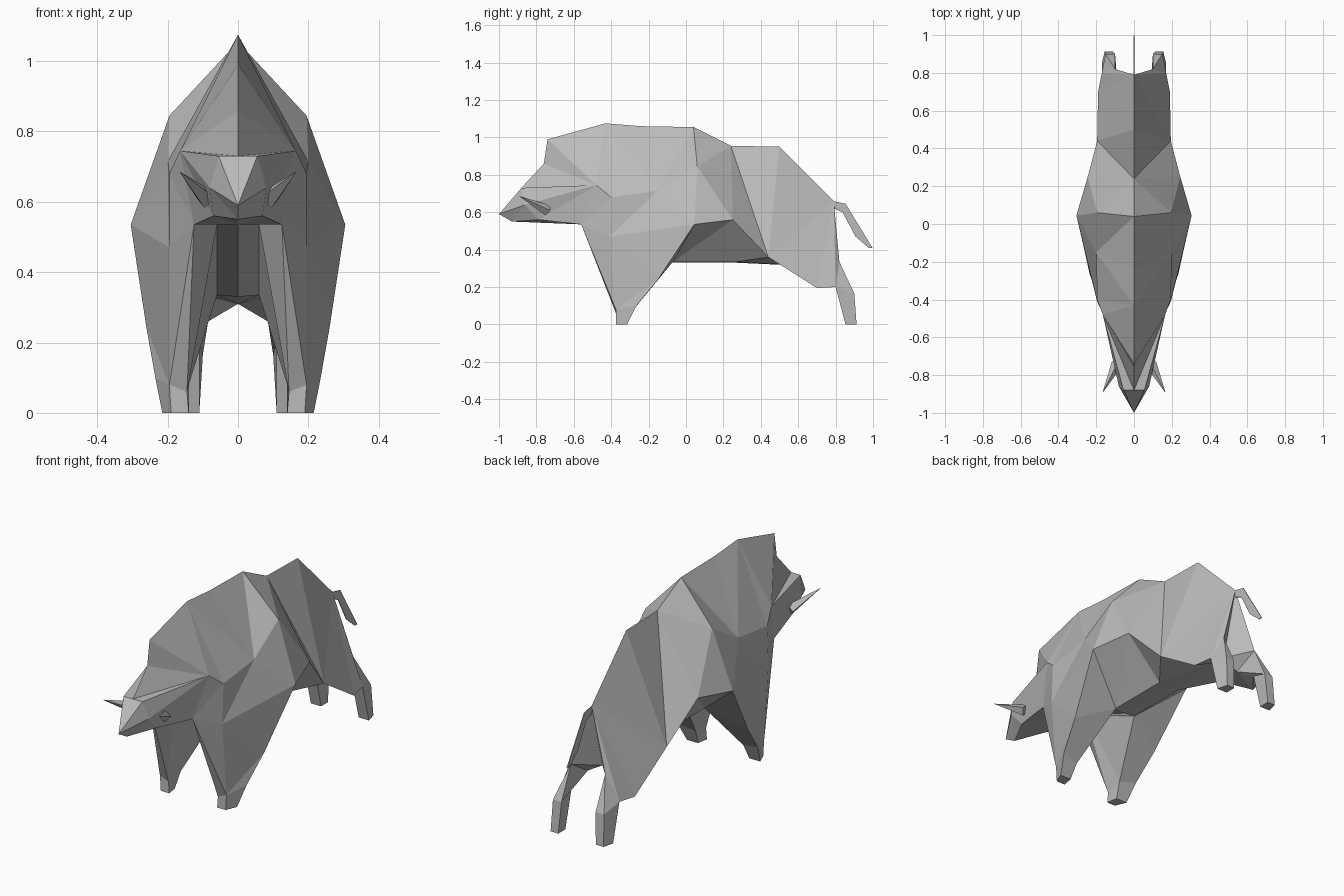
import bpy
import bmesh
from mathutils import Vector

cube = bpy.data.objects.get("Cube")
if cube:
    bpy.data.objects.remove(cube)

hide = bpy.data.materials.new("grey hide")
hide.use_nodes = True
hide.diffuse_color = (0.5, 0.5, 0.5, 1)
hide.node_tree.nodes["Principled BSDF"].inputs["Base Color"].default_value = hide.diffuse_color

# Landmarks on the centre line (y, z)
centre = dict(
    tip=(-1, .59), bridge=(-.88, .73), brow=(-.76, .86), forehead=(-.74, .99),
    crown=(-.43, 1.075), withers=(-.24, 1.06), back=(.04, 1.055), loin=(.24, .955),
    rump=(.5, .95), dock=(.79, .66), crotch=(.7, .31), belly_rear=(.27, .33),
    belly_front=(-.07, .33), chest=(-.56, .535), chin=(-.93, .55))

# Landmarks on the left half (x, y, z)
upper = dict(
    muzzle=(.055, -.88, .73), lip=(.08, -.86, .64), jaw=(.07, -.79, .56),
    cheek=(.165, -.48, .745), neck=(.125, -.56, .535), shoulder=(.195, -.4, .68),
    blade=(.2, -.15, .715), rib=(.195, .06, .845), elbow=(.305, .045, .535),
    breast=(.195, -.41, .47), flank=(.245, .25, .56), stifle=(.195, .44, .36),
    armpit=(.06, -.46, .535), keel_front=(.06, -.07, .335), keel_rear=(.06, .27, .335))
foreleg = dict(
    forearm=(.26, -.15, .24), wrist_in=(.145, -.375, .06), wrist_out=(.195, -.375, .08),
    pastern_out=(.235, -.265, .1), pastern_in=(.14, -.28, .08), toe_in=(.14, -.375, 0),
    toe_out=(.19, -.375, 0), heel_out=(.215, -.315, 0), heel_in=(.15, -.315, 0))
hindleg = dict(
    haunch=(.19, .7, .195), hock_out=(.17, .8, .2), hock_in=(.11, .8, .2),
    thigh=(.085, .7, .26), buttock=(.1, .82, .335), calf_out=(.15, .9, .165),
    calf_in=(.1, .9, .165), hoof_out=(.17, .853, 0), hoof_in=(.11, .853, 0),
    spur_out=(.155, .912, 0), spur_in=(.11, .912, 0))

points = {name: (0, y, z) for name, (y, z) in centre.items()}
for group in (upper, foreleg, hindleg):
    points.update(group)

# Panels of each part on the left half, one row per area
parts = {
    "head": [
        "tip bridge muzzle, bridge brow cheek, bridge cheek muzzle, muzzle cheek lip",
        "tip muzzle lip, tip lip chin, chin lip jaw, lip cheek jaw, cheek neck jaw",
        "chin jaw chest, jaw neck chest",
        "brow forehead cheek, forehead crown cheek, crown shoulder cheek, cheek shoulder neck"],
    "torso": [
        "crown blade shoulder, crown withers blade, withers back blade",
        "back rib blade, back loin rib, loin flank rib, blade rib elbow, rib flank elbow",
        "shoulder blade breast, blade elbow breast, shoulder breast neck",
        "loin stifle flank, loin rump stifle, rump dock stifle"],
    "belly": [
        "chest neck armpit, chest armpit keel_front belly_front",
        "belly_front keel_front keel_rear belly_rear, elbow flank keel_front",
        "flank keel_rear keel_front, flank stifle keel_rear",
        "stifle crotch keel_rear, keel_rear crotch belly_rear"],
    "front_legs": [
        "armpit neck wrist_in, neck breast wrist_out, neck wrist_out wrist_in",
        "breast elbow forearm, breast forearm wrist_out, forearm pastern_out wrist_out",
        "elbow keel_front forearm, forearm keel_front pastern_in",
        "forearm pastern_in pastern_out, armpit wrist_in pastern_in",
        "armpit pastern_in keel_front, wrist_in wrist_out toe_out toe_in",
        "wrist_out pastern_out heel_out toe_out, pastern_out pastern_in heel_in heel_out",
        "pastern_in wrist_in toe_in heel_in, toe_in toe_out heel_out heel_in"],
    "hind_legs": [
        "dock haunch stifle, dock hock_out haunch, dock buttock hock_out",
        "hock_out buttock calf_out, buttock calf_in calf_out, dock crotch buttock",
        "buttock crotch thigh, buttock thigh calf_in, hock_in calf_in thigh",
        "stifle haunch thigh, stifle thigh crotch, haunch hock_out hock_in",
        "haunch hock_in thigh, hock_out calf_out spur_out hoof_out",
        "hock_out hoof_out hoof_in hock_in, hock_in hoof_in spur_in calf_in",
        "calf_out calf_in spur_in spur_out, hoof_out spur_out spur_in hoof_in"]}


def finish(bm, name):
    mesh = bpy.data.meshes.new(name)
    bm.to_mesh(mesh)
    bm.free()
    mesh.materials.append(hide)
    obj = bpy.data.objects.new(name, mesh)
    bpy.context.collection.objects.link(obj)
    return obj


# Closed skin over both halves, so every panel faces outwards
skin = bmesh.new()
region = skin.faces.layers.int.new("region")
for side in (1, -1):
    verts = {n: skin.verts.new((side * x, y, z)) for n, (x, y, z) in points.items()}
    for index, rows in enumerate(parts.values()):
        for row in rows:
            for panel in row.split(","):
                face = skin.faces.new([verts[n] for n in panel.split()])
                face[region] = index
bmesh.ops.remove_doubles(skin, verts=skin.verts, dist=.0001)
bmesh.ops.recalc_face_normals(skin, faces=skin.faces)

# Split the skin into its named parts
for index, name in enumerate(parts):
    bm = skin.copy()
    layer = bm.faces.layers.int["region"]
    others = [f for f in bm.faces if f[layer] != index]
    bmesh.ops.delete(bm, geom=others, context="FACES")
    finish(bm, name)
skin.free()

# Tusks
for side, label in ((1, "left"), (-1, "right")):
    base, point = Vector((side * .09, -.74, .61)), Vector((side * .165, -.89, .685))
    bm = bmesh.new()
    bmesh.ops.create_cone(bm, cap_ends=True, segments=4, radius1=.03, radius2=.001,
                          depth=(point - base).length)
    tusk = finish(bm, label + "_tusk")
    tusk.location = (base + point) / 2
    tusk.rotation_euler = (point - base).to_track_quat("Z", "Y").to_euler()

# Tail, a thin flat blade
bm = bmesh.new()
outline = [(.785, .66), (.853, .645), (.997, .41), (.976, .41), (.906, .47), (.837, .6), (.79, .62)]
bm.faces.new([bm.verts.new((0, y, z)) for y, z in outline])
tail = finish(bm, "tail")
solid = tail.modifiers.new("thickness", "SOLIDIFY")
solid.thickness = .004
solid.offset = 0
